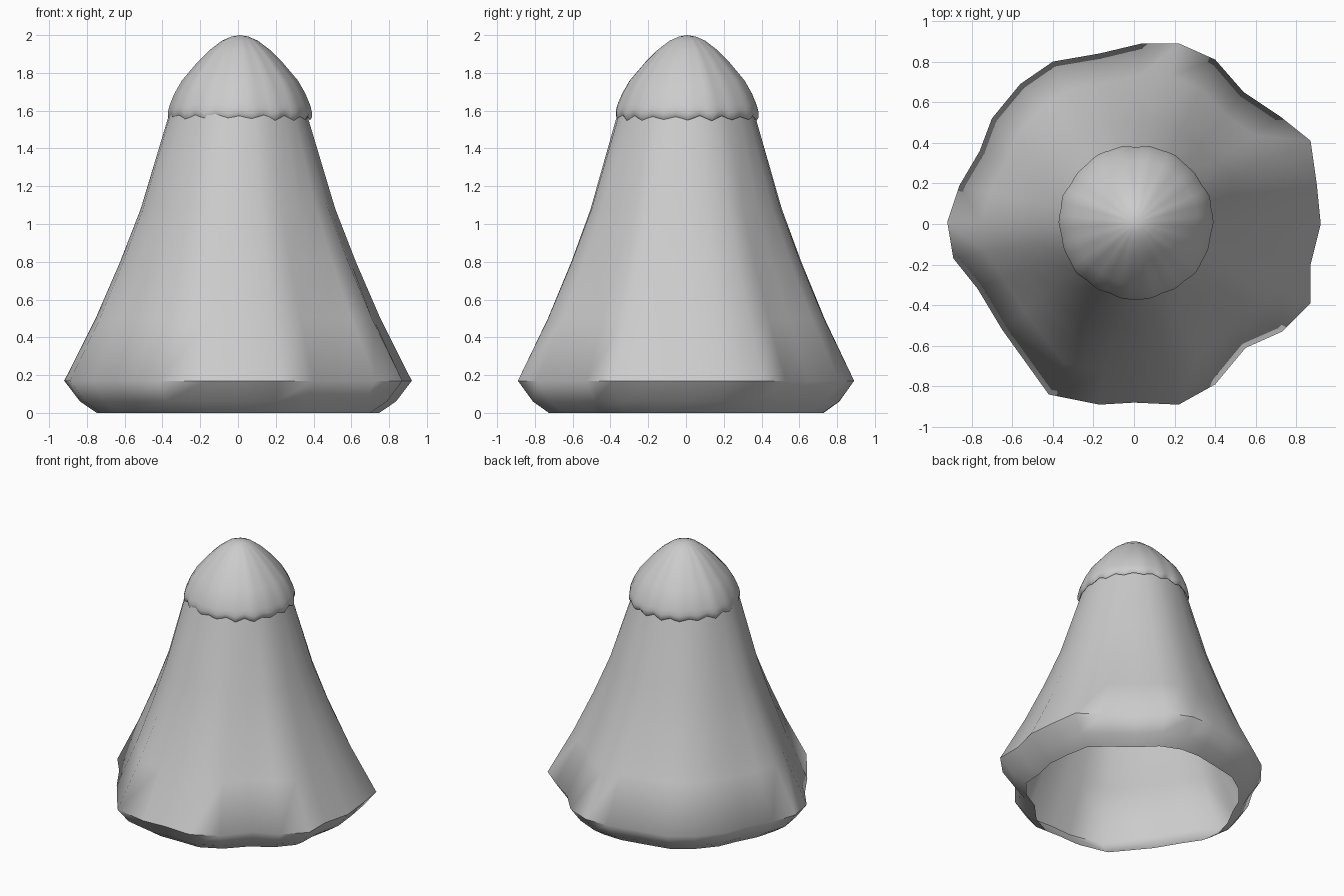
import bpy, bmesh, math

if "Cube" in bpy.data.objects:
    bpy.data.objects.remove(bpy.data.objects["Cube"])


def loft(name, rings, tip=None):
    """Skin equal-length rings of points; optionally close the last ring to a tip."""
    bm = bmesh.new()
    rows = [[bm.verts.new(p) for p in ring] for ring in rings]
    n = len(rows[0])
    for low, high in zip(rows, rows[1:]):
        for i in range(n):
            j = (i + 1) % n
            bm.faces.new((low[i], low[j], high[j], high[i]))
    if tip:
        t = bm.verts.new(tip)
        for i in range(n):
            bm.faces.new((rows[-1][i], rows[-1][(i + 1) % n], t))
    mesh = bpy.data.meshes.new(name)
    bm.to_mesh(mesh)
    bm.free()
    obj = bpy.data.objects.new(name, mesh)
    bpy.context.collection.objects.link(obj)
    bpy.context.view_layer.objects.active = obj
    obj.select_set(True)
    bpy.ops.object.shade_smooth_by_angle(angle=math.radians(60))
    obj.select_set(False)
    return obj


# Flared, open-bottomed body: wavy hem outline fading to a round neck
hem = [(.92, 0), (.90, .2), (.87, .41), (.72, .53), (.54, .65), (.40, .81),
       (.22, .89), (.04, .89), (-.17, .84), (-.40, .80), (-.56, .69),
       (-.70, .52), (-.76, .36), (-.86, .19), (-.92, .01), (-.89, -.17),
       (-.77, -.32), (-.65, -.52), (-.42, -.84), (-.17, -.89), (0, -.88),
       (.22, -.89), (.40, -.79), (.55, -.61), (.73, -.53), (.87, -.39), (.87, -.2)]
# height, radius, how much of the wavy outline remains
profile = [(0, .735, .75), (.06, .82, .9), (.17, .90, 1), (.50, .74, .85),
           (.80, .615, .65), (1.08, .51, .45), (1.56, .37, .1), (1.62, .35, 0)]


def body_ring(z, radius, wave):
    ring = []
    for x, y in hem:
        a = math.atan2(y, x)
        r = radius * (1 + wave * (math.hypot(x, y) / .90 - 1))
        ring.append((r * math.cos(a), r * math.sin(a), z))
    return ring


loft("flared_body", [body_ring(*p) for p in profile])

# Domed cap with fluted sides and a scalloped, rolled-under rim
SEG, LOBES = 72, 18
cap_profile = [(1.575, .352, 1), (1.56, .368, 1), (1.575, .378, 1), (1.60, .378, .7),
               (1.63, .37, .4), (1.69, .345, .2), (1.76, .305, .1), (1.86, .22, 0),
               (1.92, .16, 0), (1.97, .095, 0), (1.992, .045, 0)]


def cap_ring(z, radius, wave):
    ring = []
    for i in range(SEG):
        a = 2 * math.pi * i / SEG
        lobe = math.cos(LOBES * a) * (.75 + .25 * math.sin(5 * a))
        r = radius * (1 + .012 * lobe + .008 * math.sin(7 * a))
        ring.append((r * math.cos(a) + .01, r * math.sin(a) + .008, z - .014 * wave * lobe))
    return ring


loft("scalloped_cap", [cap_ring(*p) for p in cap_profile], tip=(.01, .005, 2.0))
